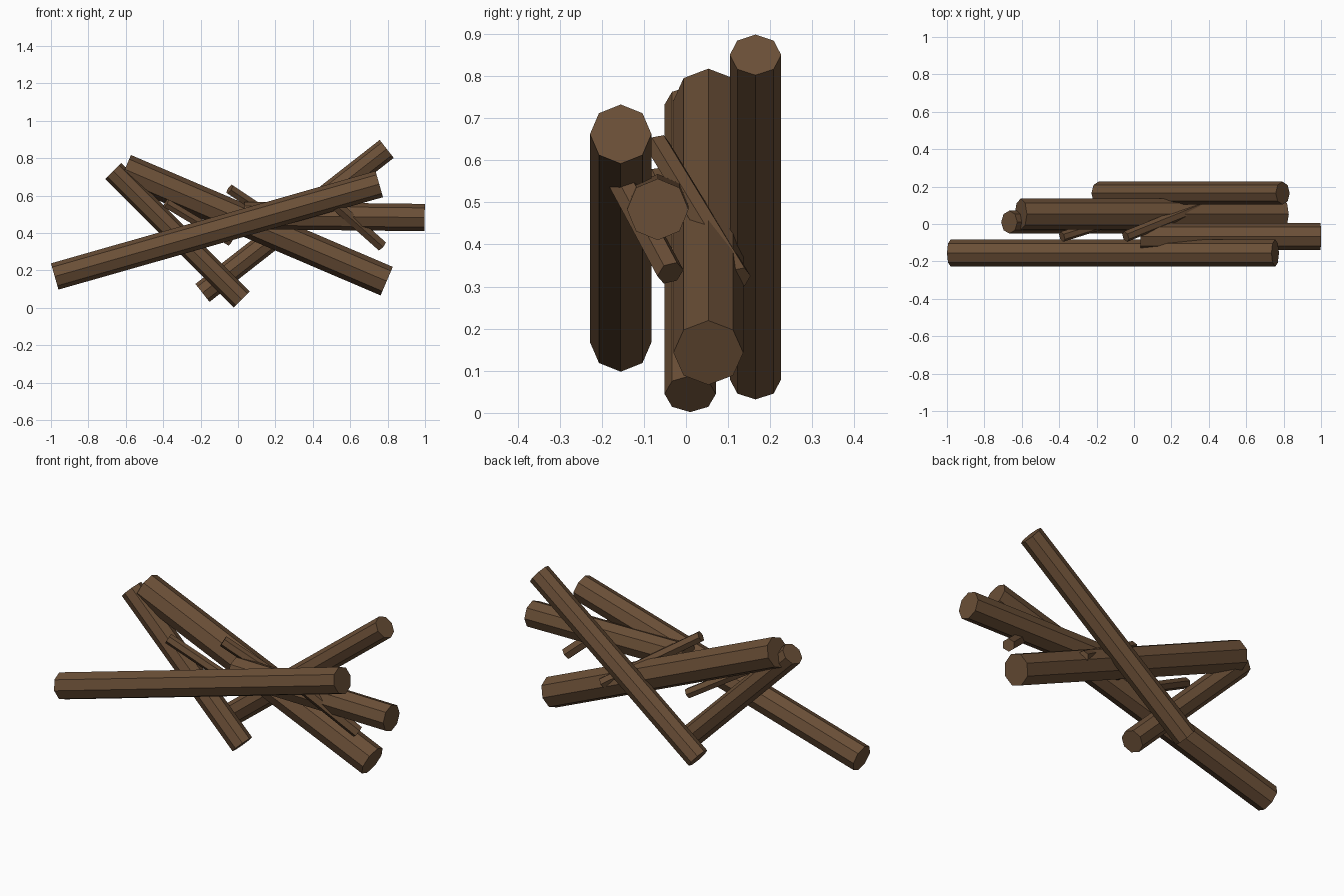
import bpy, bmesh, math
from mathutils import Vector, Matrix

if "Cube" in bpy.data.objects:
    bpy.data.objects.remove(bpy.data.objects["Cube"])

bark = bpy.data.materials.new("bark_brown")
bark.diffuse_color = (0.145, 0.078, 0.038, 1)
bark.use_nodes = True
bark.node_tree.nodes["Principled BSDF"].inputs["Base Color"].default_value = bark.diffuse_color


def log(name, start, end, radius, sides):
    """Flat-sided log between two points, one corner ridge facing sideways (y)."""
    a, b = Vector(start), Vector(end)
    axis = (b - a).normalized()
    side = (Vector((0, 1, 0)) - axis * axis.y).normalized()
    up = axis.cross(side)
    bm = bmesh.new()
    bmesh.ops.create_cone(bm, cap_ends=True, segments=sides, radius1=radius,
                          radius2=radius, depth=(b - a).length)
    # first corner of the ring lies on the local y axis
    rot = Matrix((up, side, axis)).transposed()
    if rot.determinant() < 0:
        rot = Matrix((-up, side, axis)).transposed()
    bmesh.ops.transform(bm, verts=bm.verts,
                        matrix=Matrix.Translation((a + b) / 2) @ rot.to_4x4())
    mesh = bpy.data.meshes.new(name)
    bm.to_mesh(mesh)
    bm.free()
    mesh.materials.append(bark)
    bpy.context.collection.objects.link(bpy.data.objects.new(name, mesh))


# Main logs, eight-sided
log("front_log", (-0.98, -0.155, 0.168), (0.755, -0.155, 0.662), 0.073, 8)
log("middle_log", (-0.605, 0.053, 0.741), (0.795, 0.053, 0.143), 0.083, 8)
log("back_log", (-0.19, 0.165, 0.08), (0.795, 0.165, 0.85), 0.061, 8)
log("left_log", (-0.667, 0.01, 0.732), (0.02, 0.01, 0.045), 0.061, 8)
log("right_log", (0.035, -0.067, 0.494), (0.998, -0.067, 0.483), 0.073, 8)

# Thin branch stubs, six-sided
log("right_branch", (0.50, -0.165, 0.57), (0.768, -0.037, 0.332), 0.033, 6)
log("middle_branch", (-0.045, -0.067, 0.635), (0.43, 0.125, 0.32), 0.030, 6)
log("left_branch", (-0.385, -0.068, 0.56), (-0.04, 0.04, 0.355), 0.028, 6)
